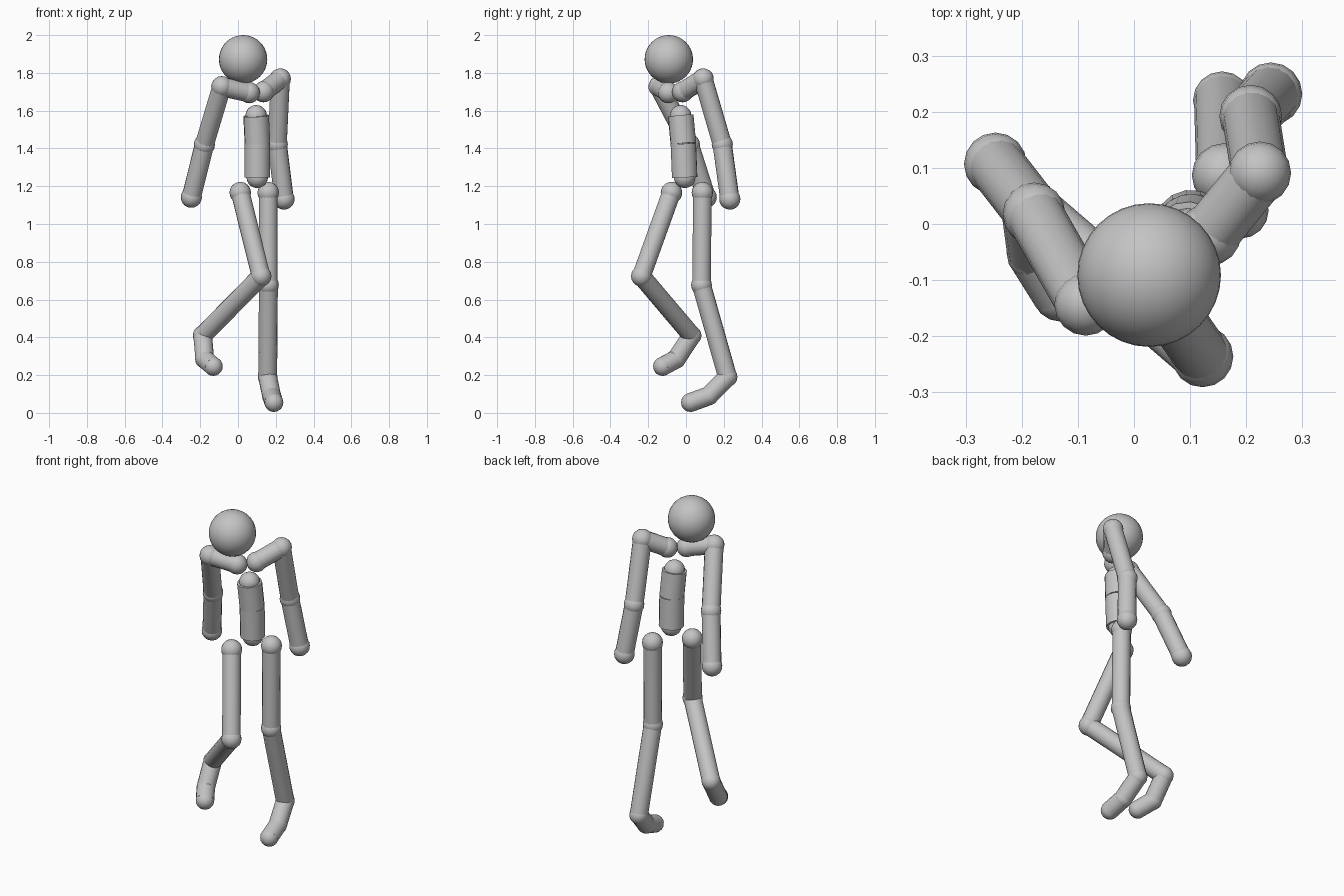
import bpy
from mathutils import Vector

if "Cube" in bpy.data.objects:
    bpy.data.objects.remove(bpy.data.objects["Cube"])

grey = bpy.data.materials.new("plain_grey")
grey.diffuse_color = (0.55, 0.55, 0.55, 1)
grey.use_nodes = True
grey.node_tree.nodes["Principled BSDF"].inputs["Base Color"].default_value = grey.diffuse_color


def finish(name):
    ob = bpy.context.object
    ob.name = name
    ob.data.materials.append(grey)
    bpy.ops.object.shade_smooth_by_angle(angle=0.8)
    return ob


def ball(name, centre, radius, segments=16, rings=10):
    bpy.ops.mesh.primitive_uv_sphere_add(segments=segments, ring_count=rings,
                                         radius=radius, location=centre)
    return finish(name)


def tube(name, a, b, radius):
    a, b = Vector(a), Vector(b)
    bpy.ops.mesh.primitive_cylinder_add(
        vertices=16, radius=radius, depth=(b - a).length, location=(a + b) / 2,
        rotation=(b - a).to_track_quat('Z', 'Y').to_euler())
    return finish(name)


def chain(joint_names, tube_names, points, ball_radii, tube_radius):
    """Balls at each joint, a straight tube between neighbours."""
    for name, p, r in zip(joint_names, points, ball_radii):
        ball(name, p, r)
    for name, a, b in zip(tube_names, points, points[1:]):
        tube(name, a, b, tube_radius)


# Head
ball("head", (0.027, -0.091, 1.872), 0.128, 32, 20)

# Torso: two wide tubes with smaller end balls
chain(["chest_joint", "waist_joint", "pelvis_joint"],
      ["upper_torso", "lower_torso"],
      [(0.096, -0.028, 1.573), (0.103, -0.014, 1.425), (0.102, -0.007, 1.247)],
      [0.057] * 3, 0.068)

# Arms: collar, shoulder, elbow, hand
arms = {
    "right": [(0.06, -0.093, 1.695), (-0.086, -0.143, 1.727),
              (-0.178, 0.018, 1.42), (-0.247, 0.107, 1.142)],
    "left": [(0.135, -0.018, 1.70), (0.224, 0.091, 1.768),
             (0.208, 0.192, 1.422), (0.244, 0.232, 1.132)],
}
for side, pts in arms.items():
    chain([f"{side}_{n}" for n in ("collar_joint", "shoulder", "elbow", "hand")],
          [f"{side}_{n}" for n in ("collar", "upper_arm", "forearm")],
          pts, [0.056] * 4, 0.051)

# Legs: hip, knee, ankle, ball of foot, toe
legs = {
    "right": [(0.012, -0.077, 1.166), (0.122, -0.236, 0.724),
              (-0.187, 0.03, 0.41), (-0.176, -0.052, 0.285),
              (-0.131, -0.124, 0.246)],
    "left": [(0.16, 0.087, 1.166), (0.161, 0.082, 0.677),
             (0.157, 0.22, 0.19), (0.178, 0.12, 0.09),
             (0.19, 0.024, 0.055)],
}
for side, pts in legs.items():
    chain([f"{side}_{n}" for n in ("hip", "knee", "ankle", "foot_joint", "toe_tip")],
          [f"{side}_{n}" for n in ("thigh", "shin", "foot", "toe")],
          pts, [0.057, 0.055, 0.052, 0.051, 0.05], 0.05)
